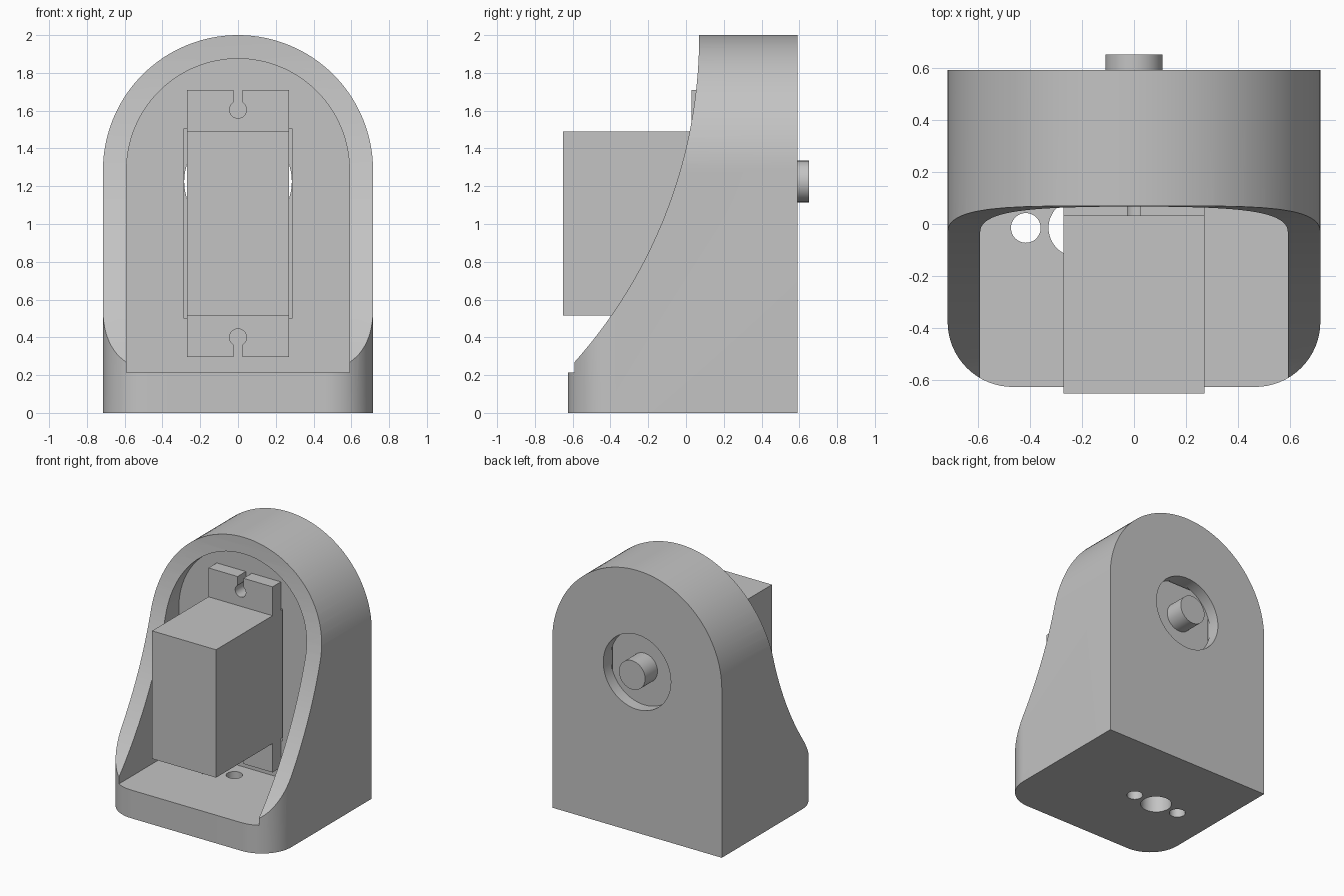
import bpy
import math
from mathutils import Vector

if "Cube" in bpy.data.objects:
    bpy.data.objects.remove(bpy.data.objects["Cube"], do_unlink=True)

grey = bpy.data.materials.new("plain grey")
grey.use_nodes = True
grey.diffuse_color = (0.55, 0.55, 0.55, 1)
grey.node_tree.nodes["Principled BSDF"].inputs["Base Color"].default_value = grey.diffuse_color


def prism(name, outline, axis, lo, hi):
    """Extrude a closed 2D outline along an axis from lo to hi."""
    place = {"x": lambda a, b, t: (t, a, b),
             "y": lambda a, b, t: (a, t, b),
             "z": lambda a, b, t: (a, b, t)}[axis]
    n = len(outline)
    verts = [place(a, b, t) for t in (lo, hi) for a, b in outline]
    faces = [range(n), range(n, 2 * n)]
    faces += [(i, (i + 1) % n, n + (i + 1) % n, n + i) for i in range(n)]
    mesh = bpy.data.meshes.new(name)
    mesh.from_pydata(verts, [], [tuple(f) for f in faces])
    mesh.materials.append(grey)
    obj = bpy.data.objects.new(name, mesh)
    bpy.context.collection.objects.link(obj)
    activate(obj)
    bpy.ops.object.mode_set(mode="EDIT")
    bpy.ops.mesh.select_all(action="SELECT")
    bpy.ops.mesh.normals_make_consistent(inside=False)
    bpy.ops.object.mode_set(mode="OBJECT")
    return obj


def activate(obj):
    bpy.ops.object.select_all(action="DESELECT")
    bpy.context.view_layer.objects.active = obj
    obj.select_set(True)


def arc(cx, cy, r, start, end, steps):
    angles = [math.radians(start + (end - start) * i / steps) for i in range(steps + 1)]
    return [(cx + r * math.cos(a), cy + r * math.sin(a)) for a in angles]


def circle(cx, cy, r, steps=48):
    return arc(cx, cy, r, 0, 360, steps)[:-1]


def rect(x0, x1, y0, y1):
    return [(x0, y0), (x1, y0), (x1, y1), (x0, y1)]


def arch(r, bottom):
    return [(-r, bottom), (r, bottom)] + arc(0, ARCH_Z, r, 0, 180, 64)


def combine(obj, cutter, operation="DIFFERENCE"):
    mod = obj.modifiers.new("cut", "BOOLEAN")
    mod.operation = operation
    mod.solver = "EXACT"
    mod.object = cutter
    activate(obj)
    bpy.ops.object.modifier_apply(modifier=mod.name)
    bpy.data.objects.remove(cutter, do_unlink=True)


def finish(obj):
    activate(obj)
    bpy.ops.object.shade_smooth_by_angle(angle=math.radians(30))


ARCH_Z, HALF, INNER = 1.285, 0.715, 0.59
FRONT, BACK, WALL, POCKET = -0.625, 0.59, 0.13, 0.50
SHAFT_Z = 1.225

# Housing: arched block with rounded front corners
housing = prism("housing", arch(HALF, 0), "y", FRONT - 0.1, BACK)
r = 0.25
plan = (arc(-HALF + r, FRONT + r, r, 180, 270, 16) + arc(HALF - r, FRONT + r, r, 270, 360, 16)
        + [(HALF + 0.1, FRONT + r), (HALF + 0.1, 1), (-HALF - 0.1, 1), (-HALF - 0.1, FRONT + r)])
combine(housing, prism("plan", plan, "z", -1, 3), "INTERSECT")

# Concave sweep along the front, then the arched cavity
combine(housing, prism("sweep", circle(-2.53, 2, 2.6, 240), "x", -1, 1))
combine(housing, prism("cavity", arch(INNER, 0.215), "y", -1, WALL))

# Motor pocket, shaft opening and floor holes
combine(housing, prism("pocket", rect(-0.285, 0.285, 0.5, 1.505), "y", 0, POCKET))
combine(housing, prism("opening", circle(0, SHAFT_Z, 0.285, 64), "y", POCKET - 0.1, 1))
for x, radius in ((-0.415, 0.057), (-0.218, 0.11), (-0.02, 0.057)):
    combine(housing, prism("floor_hole", circle(x, -0.015, radius), "z", -1, 0.4))
finish(housing)

# Motor body and output shaft
finish(prism("motor_body", rect(-0.27, 0.27, 0.515, 1.49), "y", -0.65, POCKET))
finish(prism("output_shaft", circle(0, SHAFT_Z, 0.11), "y", POCKET, 0.65))

# Mounting tabs with keyhole slots
for name, inner, outer, hole in (("upper_tab", 1.49, 1.71, 1.605), ("lower_tab", 0.515, 0.295, 0.4)):
    tab = prism(name, rect(-0.27, 0.27, inner, outer), "y", 0.03, WALL)
    combine(tab, prism("screw_hole", circle(0, hole, 0.045, 32), "y", -1, 1))
    end = outer + math.copysign(0.1, outer - inner)
    combine(tab, prism("slot", rect(-0.025, 0.025, hole, end), "y", -1, 1))
    finish(tab)
